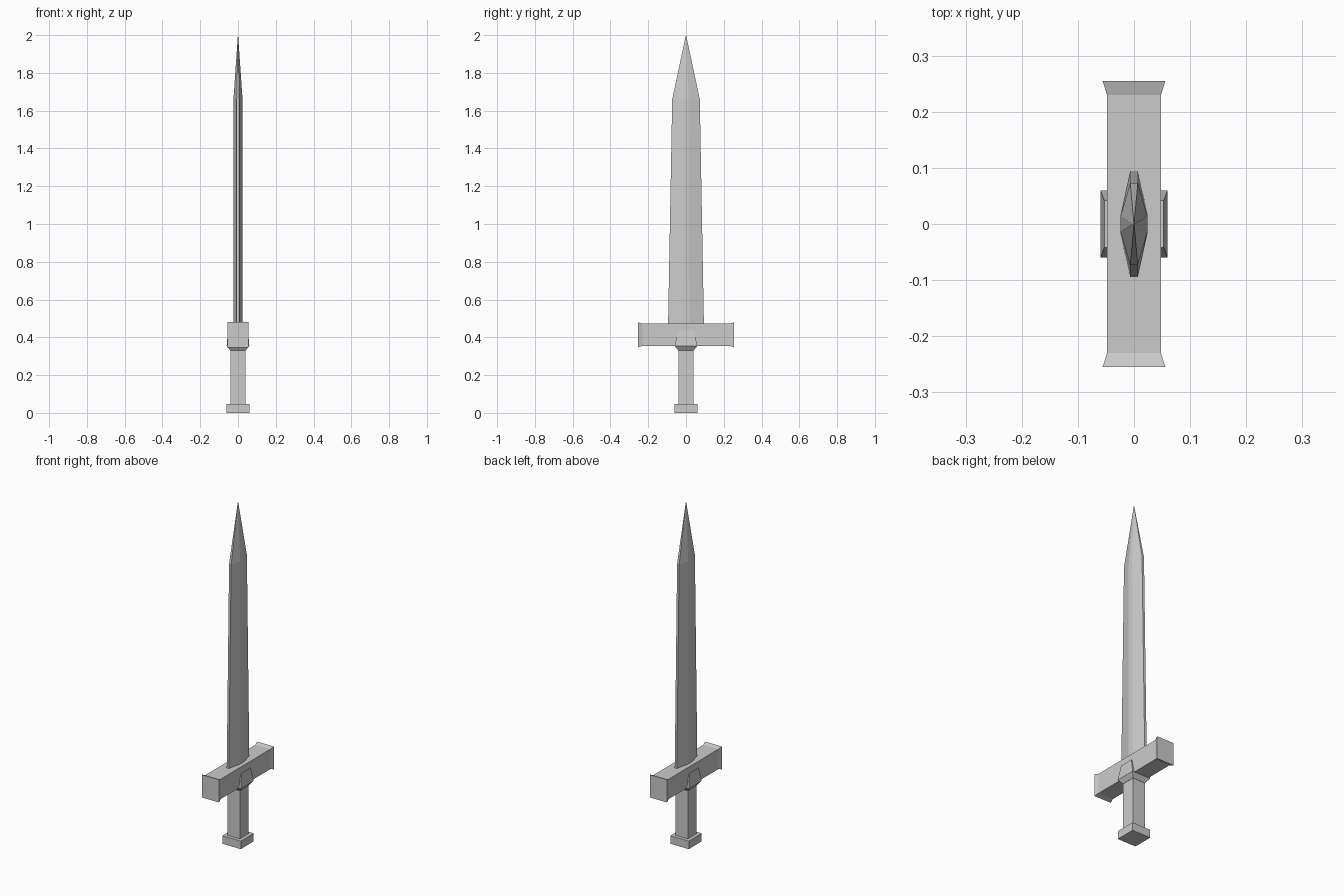
import bpy, bmesh

if "Cube" in bpy.data.objects:
    bpy.data.objects.remove(bpy.data.objects["Cube"])


def loft(name, rings):
    """Skin a closed flat-faced mesh through a list of equal-length rings."""
    bm = bmesh.new()
    loops = [[bm.verts.new(p) for p in ring] for ring in rings]
    n = len(rings[0])
    for a, b in zip(loops, loops[1:]):
        for i in range(n):
            j = (i + 1) % n
            bm.faces.new((a[i], a[j], b[j], b[i]))
    bm.faces.new(loops[0])
    bm.faces.new(loops[-1])
    bmesh.ops.remove_doubles(bm, verts=bm.verts, dist=1e-5)
    bmesh.ops.recalc_face_normals(bm, faces=bm.faces)
    mesh = bpy.data.meshes.new(name)
    bm.to_mesh(mesh)
    bm.free()
    obj = bpy.data.objects.new(name, mesh)
    bpy.context.collection.objects.link(obj)
    return obj


def rect(hx, hy, z):
    return [(-hx, -hy, z), (hx, -hy, z), (hx, hy, z), (-hx, hy, z)]


def blade_ring(hx, hy, z):
    # eight-sided section: narrow edge flats and a narrow central flat
    ex, ry = hx * 0.28, hy * 0.19
    return [(-ex, -hy, z), (ex, -hy, z), (hx, -ry, z), (hx, ry, z),
            (ex, hy, z), (-ex, hy, z), (-hx, ry, z), (-hx, -ry, z)]


def guard_ring(y, hx, z0, z1):
    return [(-hx, y, z0), (hx, y, z0), (hx, y, z1), (-hx, y, z1)]


# pommel and grip
loft("pommel", [rect(0.06, 0.06, 0.0), rect(0.06, 0.06, 0.047)])
loft("grip", [rect(0.04, 0.04, 0.04), rect(0.04, 0.04, 0.36)])

# tapered collar overlapping the middle of the guard
loft("collar", [rect(0.041, 0.041, 0.33), rect(0.06, 0.06, 0.355),
                rect(0.053, 0.042, 0.435)])

# crossguard with flared ends
loft("crossguard", [guard_ring(-0.255, 0.056, 0.347, 0.48),
                    guard_ring(-0.23, 0.048, 0.355, 0.472),
                    guard_ring(0.23, 0.048, 0.355, 0.472),
                    guard_ring(0.255, 0.056, 0.347, 0.48)])

# blade with a pointed tip
loft("blade", [blade_ring(0.024, 0.095, 0.46), blade_ring(0.024, 0.073, 1.66),
               blade_ring(0.0006, 0.0006, 2.0)])
